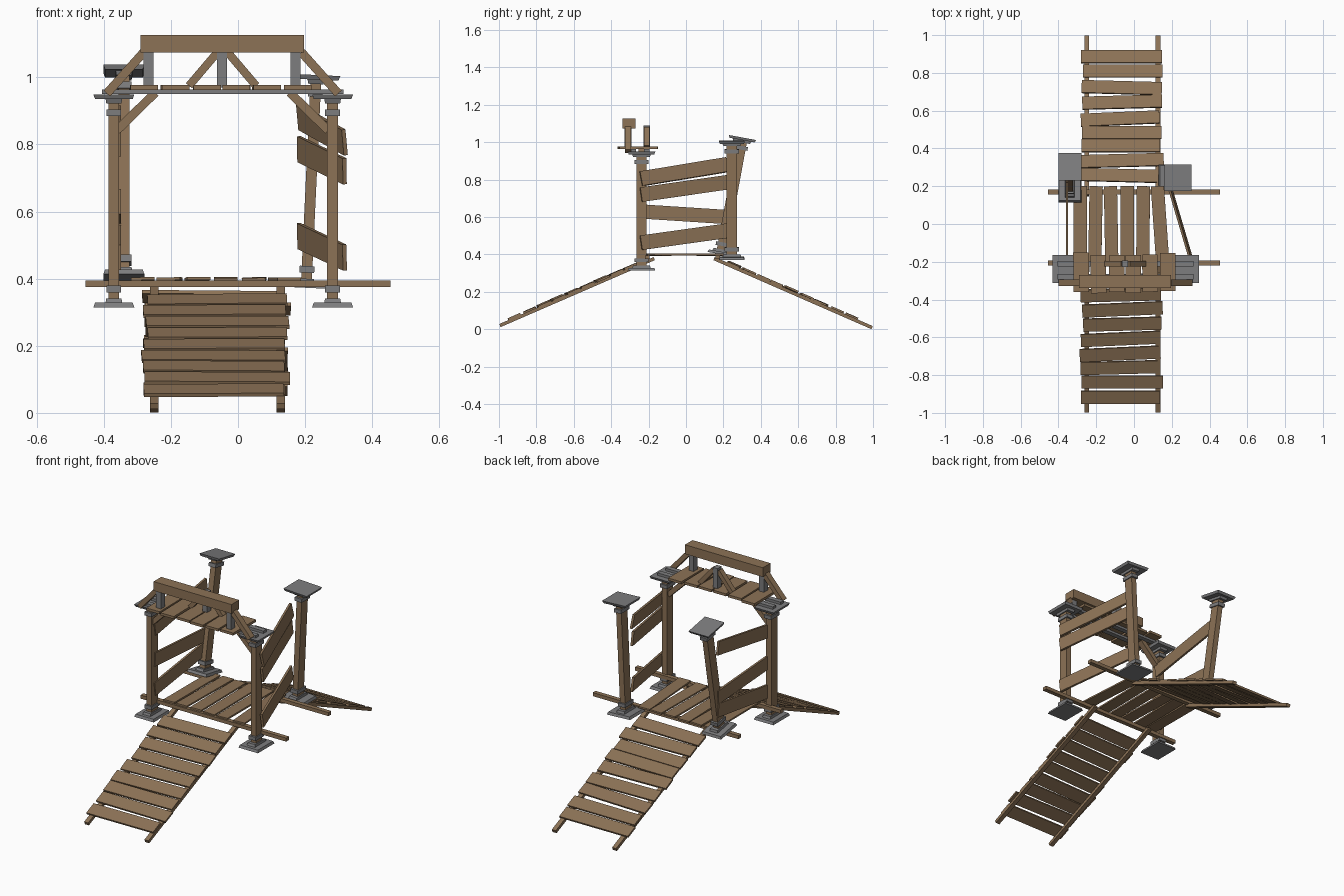
import bpy, bmesh, math, random
from mathutils import Vector, Matrix, Euler

if "Cube" in bpy.data.objects:
    bpy.data.objects.remove(bpy.data.objects["Cube"])

random.seed(4)


def mat(name, col):
    m = bpy.data.materials.new(name)
    m.diffuse_color = (*col, 1)
    m.use_nodes = True
    m.node_tree.nodes["Principled BSDF"].inputs["Base Color"].default_value = m.diffuse_color
    return m


WOOD = mat("weathered_wood", (0.262, 0.168, 0.092))
GRAY = mat("dull_iron", (0.205, 0.205, 0.21))


def solid(name, matrix, size, material, taper=1.0):
    """Box of given size, top face optionally tapered, placed by matrix."""
    bm = bmesh.new()
    bmesh.ops.create_cube(bm, size=1)
    for v in bm.verts:
        k = taper if v.co.z > 0 else 1
        v.co = Vector((v.co.x * size[0] * k, v.co.y * size[1] * k, v.co.z * size[2]))
    bm.transform(matrix)
    if matrix.determinant() < 0:
        bmesh.ops.reverse_faces(bm, faces=bm.faces)
    me = bpy.data.meshes.new(name)
    bm.to_mesh(me)
    bm.free()
    me.materials.append(material)
    ob = bpy.data.objects.new(name, me)
    bpy.context.collection.objects.link(ob)
    return ob


def box(name, loc, size, material=WOOD, rot=(0, 0, 0)):
    m = Matrix.Translation(loc) @ Euler([math.radians(a) for a in rot]).to_matrix().to_4x4()
    return solid(name, m, size, material)


def beam(name, a, b, width, height, material=WOOD, roll=0):
    """Bar from a to b; width is horizontal, height is upright."""
    a, b = Vector(a), Vector(b)
    d = (b - a).normalized()
    side = d.cross(Vector((0, 0, 1))).normalized()
    up = side.cross(d)
    r = Matrix((d, -side, up)).transposed().to_4x4()
    m = Matrix.Translation((a + b) / 2) @ r @ Matrix.Rotation(math.radians(roll), 4, 'X')
    return solid(name, m, ((b - a).length, width, height), material)


# Posts: wooden shaft with mirrored iron plate, step and collar at both ends
def post(name, loc, rot=(0, 0), plate=(0.122, 0.148)):
    base = Matrix.Translation(loc) @ Euler((math.radians(rot[0]), math.radians(rot[1]), 0)).to_matrix().to_4x4()
    L = 0.635
    solid(name + "_shaft", base, (0.032, 0.055, L - 0.01), WOOD)
    for end, s in (("base", 1), ("cap", -1)):
        m = base @ Matrix.Scale(s, 4, (0, 0, 1))
        for part, z, size, taper in (
                ("plate", 0.007, (plate[0], plate[1], 0.014), 0.92),
                ("step", 0.02, (0.05, 0.1, 0.014), 0.9),
                ("collar", 0.055, (0.044, 0.076, 0.02), 1)):
            solid(f"{name}_{end}_{part}", m @ Matrix.Translation((0, 0, -L / 2 + z)), size, GRAY, taper)


post("front_left_post", (-0.37, -0.238, 0.632))
post("front_right_post", (0.282, -0.238, 0.632))
post("back_left_post", (-0.34, 0.245, 0.713), (-10.4, 0))
post("back_right_post", (0.218, 0.245, 0.69), (0, 2.7), (0.145, 0.138))

# Cross beams and deck
for n, y in (("front", -0.207), ("back", 0.17)):
    box(n + "_cross_beam", (0, y, 0.385), (0.91, 0.025, 0.02))
for i, (x, turn) in enumerate(((-0.284, 0), (-0.204, -1), (-0.121, 1), (-0.036, 0), (0.048, -0.5), (0.138, 4))):
    box(f"deck_plank_{i}", (x, -0.005, 0.399), (0.07, 0.41, 0.009), WOOD,
        (random.uniform(-0.5, 0.5), random.uniform(-2, 2), turn))


# Ramps: two rails carrying loose planks
def ramp(name, foot, head, ys):
    (y0, z0), (y1, z1) = foot, head
    slope = (z1 - z0) / (y1 - y0)
    ang = math.degrees(math.atan(slope))
    for s, x in (("left", -0.25), ("right", 0.127)):
        beam(f"{name}_{s}_rail", (x, y0, z0), (x, y1, z1), 0.025, 0.018)
    for i, y in enumerate(ys):
        z = z0 + slope * (y - y0) + 0.014
        box(f"{name}_plank_{i}", (-0.067 + random.uniform(-0.008, 0.008), y, z),
            (0.425 + random.uniform(-0.01, 0.012), 0.072, 0.011), WOOD,
            (ang, random.uniform(-0.5, 0.5), random.choice((0, 0, 1.5, -1.5, 2.5))))


ramp("front_ramp", (-0.995, 0.02), (-0.17, 0.378),
     (-0.918, -0.836, -0.76, -0.687, -0.608, -0.53, -0.452, -0.375, -0.3))
ramp("back_ramp", (0.995, 0.009), (0.15, 0.378),
     (0.886, 0.81, 0.722, 0.645, 0.558, 0.484, 0.415, 0.336, 0.257))

# Side boards: heights at front and back ends
for i, (zf, zb, roll) in enumerate(((0.806, 0.882, 8), (0.72, 0.786, 3), (0.463, 0.527, 4))):
    beam(f"right_side_board_{i}", (0.318, -0.24, zf), (0.182, 0.22, zb), 0.012, 0.078, WOOD, -roll)
for i, (zf, zb) in enumerate(((0.802, 0.878), (0.63, 0.6), (0.463, 0.527))):
    beam(f"left_side_board_{i}", (-0.355, -0.24, zf), (-0.355, 0.225, zb), 0.012, 0.076)

# Gate top: iron bars, short planks, posts and top beam
for n, y in (("front", -0.28), ("back", -0.21)):
    box(n + "_iron_bar", (-0.045, y, 0.957), (0.72, 0.028, 0.014), GRAY)
for i, x in enumerate((-0.28, -0.188, -0.092, -0.004, 0.085, 0.178)):
    box(f"gate_plank_{i}", (x, -0.26 + random.uniform(-0.006, 0.006), 0.97),
        (0.082, 0.2 + random.uniform(-0.012, 0.012), 0.014), WOOD, (0, 0, random.uniform(-1.5, 1.5)))
box("gate_top_beam", (-0.047, -0.305, 1.1), (0.487, 0.068, 0.052))
for n, x in (("left", -0.267), ("right", 0.172)):
    box(n + "_iron_strut", (x, -0.31, 1.025), (0.03, 0.036, 0.1), GRAY)
box("middle_iron_strut", (-0.048, -0.21, 1.03), (0.03, 0.036, 0.12), GRAY)

# Diagonal braces, mirrored about the gate centre
for n, s in (("left", -1), ("right", 1)):
    c = -0.046
    beam(n + "_inner_brace", (c + s * 0.1, -0.21, 0.975), (c + s * 0.015, -0.21, 1.075), 0.03, 0.024)
    beam(n + "_outer_brace", (c + s * 0.345, -0.31, 0.952), (c + s * 0.235, -0.31, 1.075), 0.034, 0.026)
    beam(n + "_corner_brace", (c + s * 0.315, -0.238, 0.842), (c + s * 0.2, -0.238, 0.955), 0.034, 0.026)
